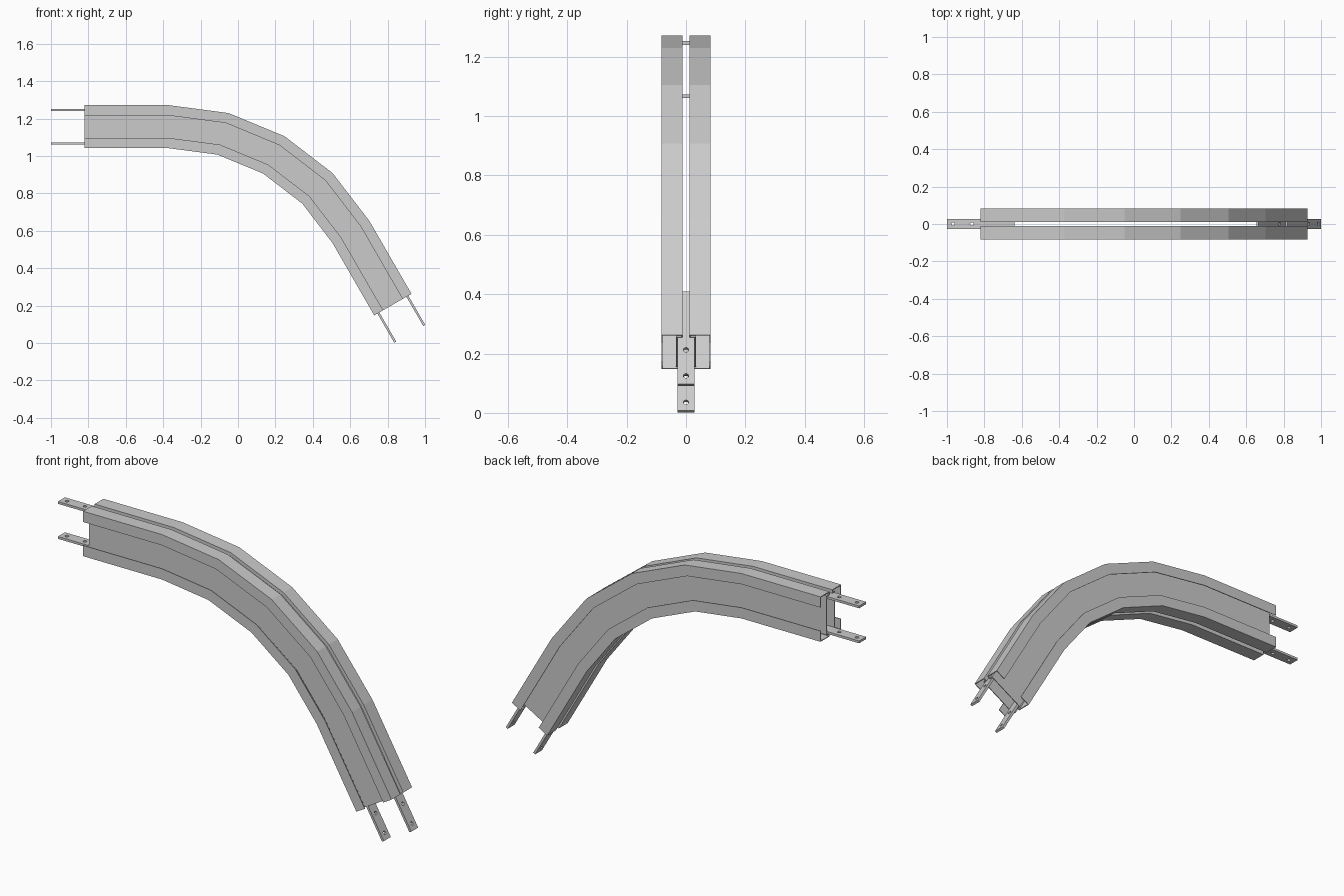
import bpy, bmesh, math
from mathutils import Vector

if "Cube" in bpy.data.objects:
    bpy.data.objects.remove(bpy.data.objects["Cube"])

CX, CZ = -0.372, 0.03        # bend centre
R = 1.127                    # mid-line bend radius
HALF = 0.115                 # half height of the rail section
L = 0.448                    # straight run at each end
TAB = 0.18                   # splice bar reach in and out
STEPS, BEND = 4, math.radians(60)
T = 0.004                    # sheet thickness


def station(a, run, y, w):
    """Point on the rail: bend angle a, run along tangent, offset w outward."""
    r = R + w
    return Vector((CX + r * math.sin(a) + run * math.cos(a), y,
                   CZ + r * math.cos(a) - run * math.sin(a)))


def finish(name, bm):
    bmesh.ops.recalc_face_normals(bm, faces=bm.faces)
    me = bpy.data.meshes.new(name)
    bm.to_mesh(me)
    bm.free()
    ob = bpy.data.objects.new(name, me)
    bpy.context.collection.objects.link(ob)
    return ob


def thicken(pts, t):
    """Closed outline of a folded sheet along an open centre line."""
    pts = [Vector(p) for p in pts]
    left, right = [], []
    for i, p in enumerate(pts):
        dirs = []
        if i > 0:
            dirs.append((p - pts[i - 1]).normalized())
        if i < len(pts) - 1:
            dirs.append((pts[i + 1] - p).normalized())
        normals = [Vector((-d.y, d.x)) for d in dirs]
        m = sum(normals, Vector((0, 0))).normalized()
        off = m * (t / 2 / m.dot(normals[0]))
        left.append(p + off)
        right.append(p - off)
    return left + right[::-1]


def sweep(name, outline):
    stops = [(0, -L)] + [(BEND * i / STEPS, 0) for i in range(STEPS + 1)] + [(BEND, L)]
    bm = bmesh.new()
    rings = [[bm.verts.new(station(a, s, p.x, p.y)) for p in outline] for a, s in stops]
    n = len(outline)
    for r0, r1 in zip(rings, rings[1:]):
        for i in range(n):
            j = (i + 1) % n
            bm.faces.new((r0[i], r0[j], r1[j], r1[i]))
    bm.faces.new(rings[0])
    bm.faces.new(rings[-1])
    return finish(name, bm)


def splice_bar(name, a, sign, w):
    """Flat bar with two bolt holes, half inside the rail end."""
    half_w, half_t, hole_r, sides = 0.028, 0.006, 0.009, 12
    end = sign * (L + TAB)
    # lengthwise cells measured back from the free end; True cells hold a hole
    cuts = [(0.0, 0.012, False), (0.012, 0.052, True), (0.052, 0.113, False),
            (0.113, 0.153, True), (0.153, 2 * TAB, False)]
    bm = bmesh.new()

    def v(d, y, h):
        return bm.verts.new(station(a, end - sign * d, y, w + h))

    for d0, d1, holed in cuts:
        for h in (-half_t, half_t):
            if not holed:
                bm.faces.new([v(d0, -half_w, h), v(d1, -half_w, h),
                              v(d1, half_w, h), v(d0, half_w, h)])
                continue
            mid, hd = (d0 + d1) / 2, (d1 - d0) / 2
            inner, outer = [], []
            for k in range(sides):
                t = math.tau * (k + 0.5) / sides + math.pi / 4 - math.tau / sides / 2
                c, s = math.cos(t), math.sin(t)
                # project the circle onto the surrounding rectangle
                q = 1 / max(abs(c), abs(s))
                inner.append((mid + hole_r * c, hole_r * s))
                outer.append((mid + hd * c * q, half_w * s * q))
            for k in range(sides):
                m = (k + 1) % sides
                bm.faces.new([v(*p, h) for p in (inner[k], inner[m], outer[m], outer[k])])
                if h > 0:
                    bm.faces.new([v(*inner[k], -h), v(*inner[m], -h),
                                  v(*inner[m], h), v(*inner[k], h)])
        for y in (-half_w, half_w):
            bm.faces.new([v(d0, y, -half_t), v(d1, y, -half_t),
                          v(d1, y, half_t), v(d0, y, half_t)])
    for d in (0.0, 2 * TAB):
        bm.faces.new([v(d, -half_w, -half_t), v(d, half_w, -half_t),
                      v(d, half_w, half_t), v(d, -half_w, half_t)])
    bmesh.ops.remove_doubles(bm, verts=bm.verts, dist=1e-5)
    return finish(name, bm)


# Folded half section: lip, flange, slot edge, shelf, web (mirrored below)
top = [(0.081, 0.060), (0.081, 0.113), (0.014, 0.113), (0.014, 0.0985), (0.031, 0.0985)]
section = top + [(y, -w) for y, w in reversed(top)]

# Two channel rails, back to back
sweep("back_channel", thicken(section, T))
sweep("front_channel", thicken([(-y, w) for y, w in section], T))

# Four splice bars
for end_name, a, sign in (("left", 0, -1), ("right", BEND, 1)):
    for side, w in (("outer", 0.0895), ("inner", -0.0895)):
        splice_bar(f"{side}_{end_name}_splice_bar", a, sign, w)
